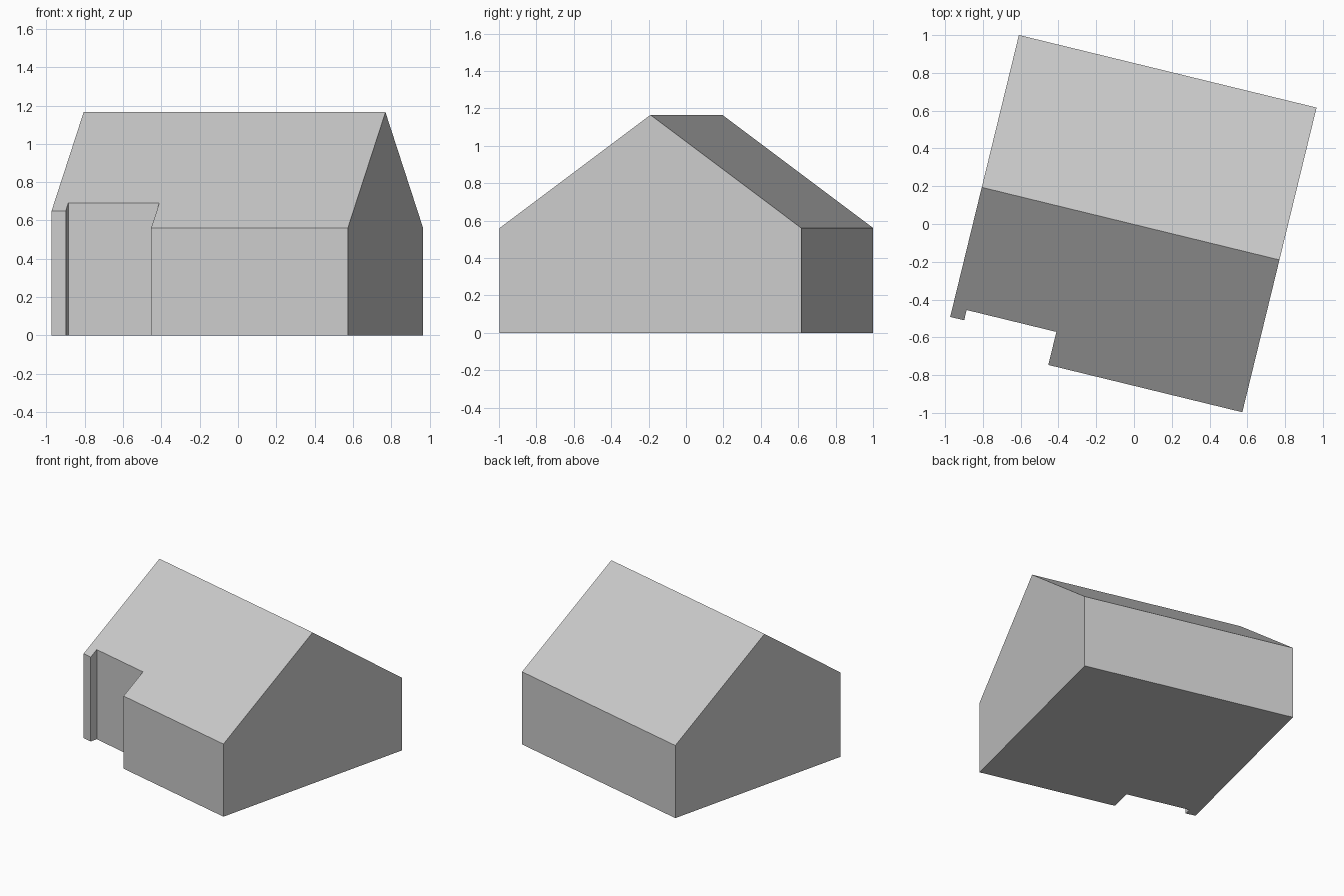
import bpy, bmesh
from math import radians
from mathutils import Vector, Matrix

cube = bpy.data.objects.get("Cube")
if cube:
    bpy.data.objects.remove(cube, do_unlink=True)

# Plain grey for the whole massing model
grey = bpy.data.materials.new("plain_grey")
grey.use_nodes = True
colour = (0.6, 0.6, 0.6, 1)
grey.diffuse_color = colour
grey.node_tree.nodes["Principled BSDF"].inputs["Base Color"].default_value = colour

HALF_LENGTH, HALF_WIDTH = 0.811, 0.83
EAVES, RIDGE = 0.56, 1.165
RISE = RIDGE - EAVES

# Footprint with a recessed porch and a short wall stub at the front corner
footprint = [
    (-HALF_LENGTH, HALF_WIDTH), (-HALF_LENGTH, -0.706),
    (-0.735, -0.706), (-0.735, -0.65),
    (-0.246, -0.65), (-0.246, -HALF_WIDTH),
    (HALF_LENGTH, -HALF_WIDTH), (HALF_LENGTH, HALF_WIDTH),
]

bm = bmesh.new()
floor = bm.faces.new([bm.verts.new((x, y, 0)) for x, y in footprint])
top = bmesh.ops.extrude_face_region(bm, geom=[floor], use_keep_orig=True)
bmesh.ops.translate(bm, vec=(0, 0, RIDGE + 0.2),
                    verts=[g for g in top["geom"] if isinstance(g, bmesh.types.BMVert)])

# Slice off everything above each roof slope and close the cut
for side in (-1, 1):
    cut = bmesh.ops.bisect_plane(
        bm, geom=bm.verts[:] + bm.edges[:] + bm.faces[:],
        plane_co=(0, 0, RIDGE), plane_no=Vector((0, side * RISE, HALF_WIDTH)).normalized(),
        clear_outer=True)
    edges = [g for g in cut["geom_cut"] if isinstance(g, bmesh.types.BMEdge)]
    bmesh.ops.contextual_create(bm, geom=edges)

bmesh.ops.recalc_face_normals(bm, faces=bm.faces)
mesh = bpy.data.meshes.new("gabled_house")
bm.to_mesh(mesh)
bm.free()
mesh.materials.append(grey)

house = bpy.data.objects.new("gabled_house", mesh)
house.matrix_world = Matrix.Translation((-0.018, 0.002, 0)) @ Matrix.Rotation(radians(-13.7), 4, "Z")
bpy.context.collection.objects.link(house)
